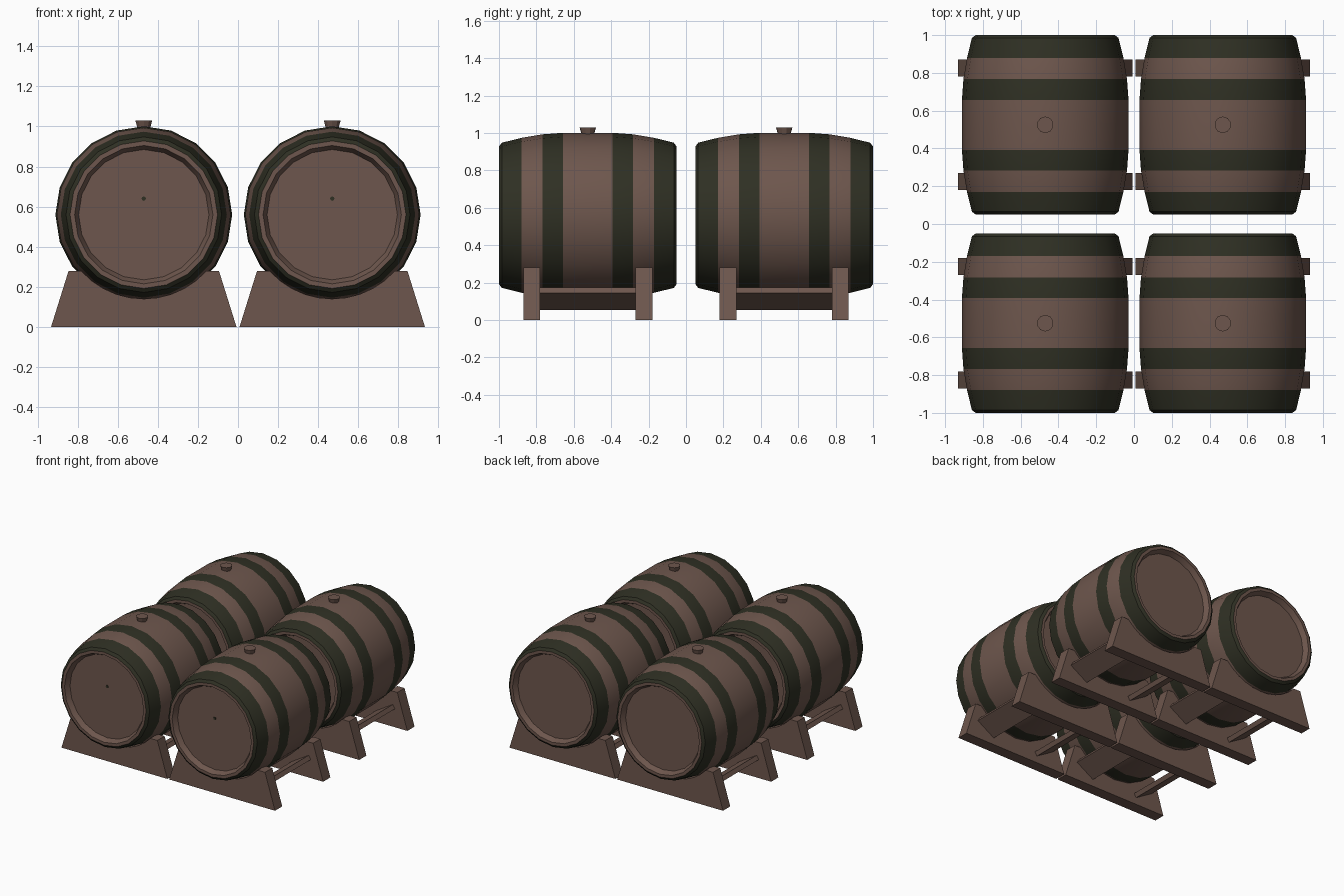
import bpy, bmesh, math
from mathutils import Vector, Matrix

if "Cube" in bpy.data.objects:
    bpy.data.objects.remove(bpy.data.objects["Cube"])

CZ = 0.56      # height of barrel axis
SIDES = 20


def material(name, rgb):
    m = bpy.data.materials.new(name)
    m.diffuse_color = (*rgb, 1)
    m.use_nodes = True
    m.node_tree.nodes["Principled BSDF"].inputs["Base Color"].default_value = m.diffuse_color
    return m


WOOD = material("brown wood", (0.155, 0.094, 0.074))
IRON = material("dark iron", (0.028, 0.029, 0.017))


def finish(bm, name, mats, loc, smooth=True):
    bmesh.ops.recalc_face_normals(bm, faces=bm.faces)
    me = bpy.data.meshes.new(name)
    bm.to_mesh(me)
    bm.free()
    for m in mats:
        me.materials.append(m)
    if smooth:
        me.shade_smooth()
        me.set_sharp_from_angle(angle=math.radians(32))
    ob = bpy.data.objects.new(name, me)
    ob.location = loc
    bpy.context.collection.objects.link(ob)
    return ob


def barrel(x, y):
    # half profile (distance along axis, radius, hoop between this and next point)
    half = [(0.435, 0.325, 0), (0.475, 0.345, 0), (0.475, 0.368, 1), (0.46, 0.388, 1),
            (0.355, 0.414, 0), (0.242, 0.433, 1), (0.132, 0.441, 0)]
    prof = [(-a, r, h) for a, r, h in half]
    flags = [h for _, _, h in half]
    prof += [(half[i][0], half[i][1], flags[i - 1]) for i in range(len(half) - 1, -1, -1)]
    bm = bmesh.new()
    rings = []
    for a, r, _ in prof:
        rings.append([bm.verts.new((r * math.sin(t), a, r * math.cos(t)))
                      for t in (2 * math.pi * k / SIDES for k in range(SIDES))])
    for i in range(len(rings) - 1):
        for k in range(SIDES):
            n = (k + 1) % SIDES
            f = bm.faces.new((rings[i][k], rings[i][n], rings[i + 1][n], rings[i + 1][k]))
            f.material_index = prof[i][2]
    bm.faces.new(rings[0])       # recessed heads
    bm.faces.new(rings[-1])
    finish(bm, "barrel", [WOOD, IRON], (x, y, CZ))

    # bung on top
    bm = bmesh.new()
    bmesh.ops.create_cone(bm, cap_ends=True, segments=10, radius1=0.03, radius2=0.044, depth=0.05)
    finish(bm, "bung", [WOOD], (x, y, 1.005))

    # small peg hole in the front head
    bm = bmesh.new()
    bmesh.ops.create_cone(bm, cap_ends=True, segments=8, radius1=0.011, radius2=0.011, depth=0.006,
                          matrix=Matrix.Rotation(math.pi / 2, 4, 'X'))
    finish(bm, "peg_hole", [IRON], (x, y - 0.436, 0.64))


def cradle(x, y):
    # trapezoid end boards with a curved seat
    arc_r, top = 0.42, 0.28
    end = math.acos((CZ - top) / arc_r)
    pts = [(-0.4625, 0), (0.4625, 0), (0.375, top)]
    for k in range(11):
        t = end - 2 * end * k / 10
        pts.append((arc_r * math.sin(t), CZ - arc_r * math.cos(t)))
    pts.append((-0.375, top))
    for s in (-1, 1):
        bm = bmesh.new()
        f = bm.faces.new([bm.verts.new((px, -0.045, pz)) for px, pz in pts])
        ext = bmesh.ops.extrude_face_region(bm, geom=[f])
        bmesh.ops.translate(bm, vec=(0, 0.09, 0),
                            verts=[v for v in ext["geom"] if isinstance(v, bmesh.types.BMVert)])
        finish(bm, "cradle_end", [WOOD], (x, y + s * 0.3, 0), smooth=False)
        # tilted rail joining the end boards
        bm = bmesh.new()
        bmesh.ops.create_cube(bm, size=1)
        bmesh.ops.scale(bm, vec=(0.175, 0.52, 0.035), verts=bm.verts)
        rail = finish(bm, "cradle_rail", [WOOD], (x + s * 0.27, y, 0.115), smooth=False)
        rail.rotation_euler = (0, -s * math.radians(31), 0)


for x in (-0.47, 0.47):
    for y in (-0.525, 0.525):
        barrel(x, y)
        cradle(x, y)
